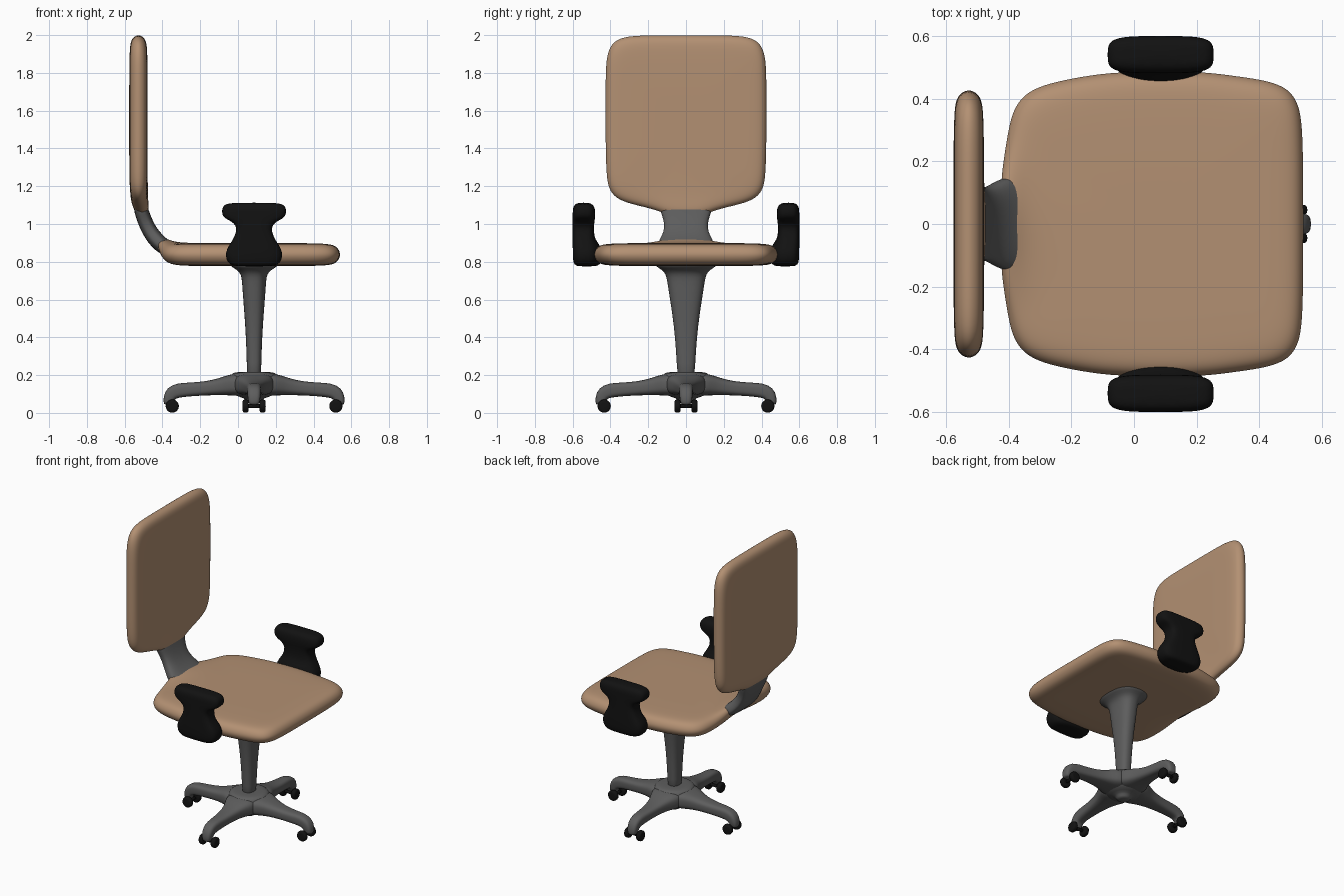
import bpy, bmesh, math
from mathutils import Vector, Matrix

if "Cube" in bpy.data.objects:
    bpy.data.objects.remove(bpy.data.objects["Cube"])


def material(name, col):
    m = bpy.data.materials.new(name)
    m.diffuse_color = (*col, 1)
    m.use_nodes = True
    m.node_tree.nodes["Principled BSDF"].inputs["Base Color"].default_value = m.diffuse_color
    return m


TAN = material("tan_fabric", (0.45, 0.28, 0.17))
GREY = material("dark_grey", (0.11, 0.11, 0.11))
BLACK = material("black_plastic", (0.006, 0.006, 0.006))
CX = 0.085  # centre of the column, base and armrests


def loft(name, rings, mat, levels=1):
    """Skin a list of closed point rings, cap both ends, smooth."""
    bm = bmesh.new()
    vs = [[bm.verts.new(p) for p in r] for r in rings]
    n = len(vs[0])
    for a, b in zip(vs, vs[1:]):
        for i in range(n):
            j = (i + 1) % n
            bm.faces.new((a[i], a[j], b[j], b[i]))
    bm.faces.new(vs[0])
    bm.faces.new(vs[-1])
    bmesh.ops.recalc_face_normals(bm, faces=bm.faces)
    for f in bm.faces:
        f.smooth = True
    me = bpy.data.meshes.new(name)
    bm.to_mesh(me)
    bm.free()
    me.materials.append(mat)
    ob = bpy.data.objects.new(name, me)
    bpy.context.collection.objects.link(ob)
    if levels:
        s = ob.modifiers.new("smooth", 'SUBSURF')
        s.levels = s.render_levels = levels
    return ob


def oval(n, count=24):
    """Unit superellipse points."""
    pts = []
    for i in range(count):
        a = 2 * math.pi * (i + 0.5) / count
        c, s = math.cos(a), math.sin(a)
        pts.append((math.copysign(abs(c) ** (2 / n), c),
                    math.copysign(abs(s) ** (2 / n), s)))
    return pts


def sweep(name, path, mat, n=3.0):
    """Path of (x, z, half thickness, half width) in the xz plane."""
    rings = []
    for i, (x, z, t, w) in enumerate(path):
        p, q = path[max(i - 1, 0)], path[min(i + 1, len(path) - 1)]
        d = Vector((q[0] - p[0], 0, q[1] - p[1])).normalized()
        nor = Vector((-d.z, 0, d.x))
        rings.append([Vector((x, 0, z)) + nor * t * a + Vector((0, w * b, 0))
                      for a, b in oval(n)])
    return loft(name, rings, mat)


def stack(name, sections, mat, n=2.5):
    """Sections of (z, half x, half y) piled around the column axis."""
    return loft(name, [[(CX + a * hx, b * hy, z) for a, b in oval(n)]
                       for z, hx, hy in sections], mat)


PUFF = [(.15, 1.04), (.5, 1.04), (.78, 1), (.89, .93), (.95, .76), (.985, .45)]


def cushion(name, half, centre, place):
    """Padded panel: half outline (u, v) mirrored in u, puffed both ways."""
    outline = half + [(-u, v) for u, v in reversed(half) if u > 0]
    prof = PUFF + [(1.004, 0)] + [(s, -h) for s, h in reversed(PUFF)]
    rings = [[place(u * s, centre + (v - centre) * s, h) for u, v in outline]
             for s, h in prof]
    return loft(name, rings, TAN, 2)


# Seat, raised at the back where it meets the connector
def seat_point(u, v, h):
    lift = 4.0 * max(0, -0.29 - v) ** 2 * math.exp(-(u / 0.2) ** 2)
    return (v, u, 0.838 + 0.059 * h + lift)


cushion("seat", [(0, -.425), (.08, -.425), (.15, -.425), (.27, -.407), (.36, -.39),
                 (.415, -.352), (.445, -.29), (.465, -.2), (.485, -.08), (.488, .08),
                 (.487, .22), (.472, .33), (.458, .43), (.432, .495), (.385, .525),
                 (.32, .538), (.16, .541), (0, .541)], 0.06, seat_point)


# Backrest, curling forward at its lower edge
def back_point(u, v, h):
    return (-0.527 + 0.047 * h + max(0, 1.2 - v) ** 2, u, v)


cushion("backrest", [(0, 1.04), (.09, 1.045), (.16, 1.075), (.27, 1.10), (.355, 1.125),
                     (.405, 1.17), (.424, 1.25), (.427, 1.5), (.427, 1.8), (.42, 1.9),
                     (.387, 1.97), (.31, 1.998), (.15, 2.0), (0, 2.0)], 1.55, back_point)

# Curved connector between seat and backrest
sweep("back_connector", [(-.33, .85, .03, .12), (-.37, .867, .04, .145),
                         (-.41, .892, .044, .152), (-.445, .93, .042, .13),
                         (-.472, .97, .04, .115), (-.495, 1.02, .039, .117),
                         (-.512, 1.07, .038, .138), (-.52, 1.11, .035, .14),
                         (-.525, 1.15, .02, .12)], GREY)

# Armrests: (z, half x, inner y, outer y, roundness of the inner side)
ARM = [(.775, .09, .475, .575, 2.2), (.785, .13, .455, .592, 2.2),
       (.81, .148, .446, .599, 2.2), (.85, .152, .446, .60, 2.2),
       (.885, .135, .452, .60, 2.2), (.92, .11, .483, .60, 3), (.96, .094, .487, .60, 4),
       (.99, .095, .487, .60, 4), (1.015, .12, .484, .60, 4), (1.03, .157, .482, .60, 4),
       (1.05, .17, .48, .60, 4), (1.08, .171, .481, .60, 4), (1.10, .16, .49, .592, 4),
       (1.113, .135, .51, .575, 4)]
for side, label in ((1, "left"), (-1, "right")):
    rings = []
    for z, hx, y0, y1, n in ARM:
        ring = []
        for (a, b), (c, d) in zip(oval(n), oval(4)):
            px, py = (a, b) if b < 0 else (c, d)
            ring.append((CX + hx * px, side * ((y0 + y1) / 2 + py * (y1 - y0) / 2), z))
        rings.append(ring)
    loft(label + "_armrest", rings, BLACK)

# Column flaring under the seat
stack("column", [(.18, .038, .046), (.25, .038, .048), (.4, .043, .058), (.52, .051, .072),
                 (.63, .06, .09), (.70, .064, .1), (.735, .07, .108), (.757, .09, .128),
                 (.775, .125, .16), (.80, .14, .175)], GREY)

# Hub with a small boss underneath
stack("base_hub", [(.05, .03, .03), (.06, .045, .045), (.08, .05, .05), (.088, .10, .10),
                   (.12, .135, .135), (.18, .135, .135), (.205, .122, .122),
                   (.216, .105, .105), (.217, .05, .05)], GREY, 2.0)

# Four legs, each with a pair of caster wheels on an axle
LEG = [(.02, .15, .055, .10), (.09, .15, .06, .11), (.13, .147, .055, .09),
       (.18, .139, .045, .066), (.25, .13, .037, .05), (.34, .124, .036, .042),
       (.40, .12, .039, .038), (.438, .105, .038, .036), (.452, .075, .03, .033),
       (.455, .05, .024, .028), (.455, .042, .018, .02)]
WHEEL = [(.028, .02), (.03, .031), (.037, .036), (.053, .036), (.06, .031), (.062, .02)]
for k in range(4):
    turn = Matrix.Translation((CX, 0, 0)) @ Matrix.Rotation(k * math.pi / 2, 4, 'Z')
    sweep(f"leg_{k + 1}", LEG, GREY).matrix_world = turn
    for s in (1, -1):
        rings = [[(.433 + r * a, s * y, .036 + r * b) for a, b in oval(2, 16)]
                 for y, r in WHEEL]
        loft(f"caster_wheel_{k + 1}_{'a' if s > 0 else 'b'}", rings, BLACK).matrix_world = turn
    axle = [[(.433 + .01 * a, y, .036 + .01 * b) for a, b in oval(2, 10)]
            for y in (-.04, .04)]
    loft(f"caster_axle_{k + 1}", axle, BLACK, 0).matrix_world = turn
